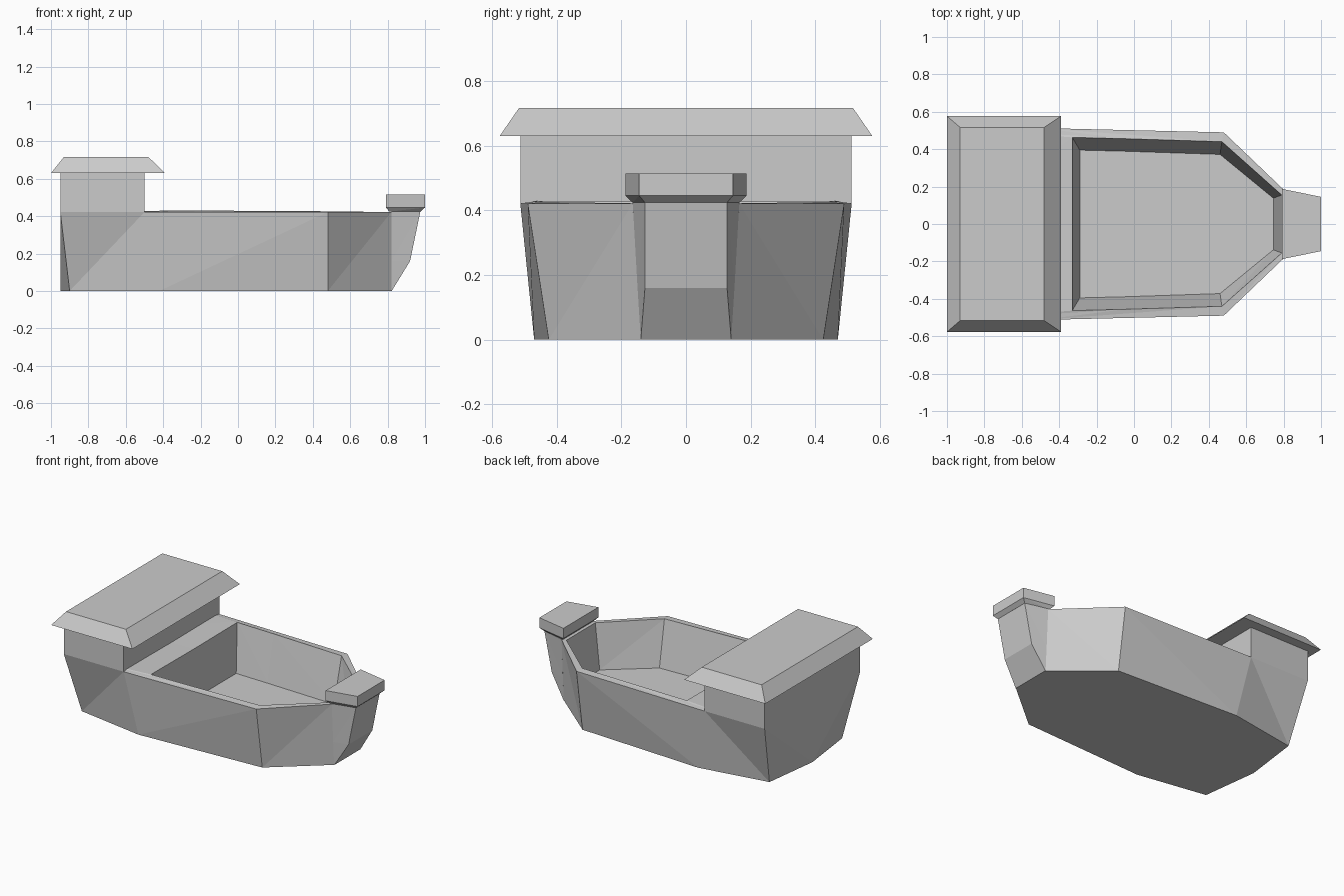
import bpy
import bmesh
from mathutils import Matrix

if "Cube" in bpy.data.objects:
    bpy.data.objects.remove(bpy.data.objects["Cube"])


def loft(name, rings, cap_start=True, cap_end=True):
    """Loft half outlines (y >= 0, ends on the centre line), then mirror across y."""
    bm = bmesh.new()
    rows = [[bm.verts.new(p) for p in ring] for ring in rings]
    for low, high in zip(rows, rows[1:]):
        for i in range(len(low) - 1):
            bm.faces.new((low[i], low[i + 1], high[i + 1]))
            bm.faces.new((low[i], high[i + 1], high[i]))
    if cap_start:
        bm.faces.new(rows[0][::-1])
    if cap_end:
        bm.faces.new(rows[-1])
    bmesh.ops.mirror(bm, geom=bm.verts[:] + bm.edges[:] + bm.faces[:],
                     matrix=Matrix.Identity(4), merge_dist=0.0, axis='Y')
    bmesh.ops.remove_doubles(bm, verts=bm.verts[:], dist=0.0005)
    bmesh.ops.recalc_face_normals(bm, faces=bm.faces[:])
    mesh = bpy.data.meshes.new(name)
    bm.to_mesh(mesh)
    bm.free()
    obj = bpy.data.objects.new(name, mesh)
    bpy.context.collection.objects.link(obj)
    return obj


def level(z, outline):
    return [(x, y, z) for x, y in outline]


def block(x0, x1, y0, y1, z):
    """Half outline of a four-sided slice: y0 at the back end, y1 at the bow end."""
    return level(z, [(x0, 0), (x0, y0), (x1, y1), (x1, 0)])


# Hull with sunken well: keel, deck edge, inner rim, well floor
keel = level(0, [(-.95, 0), (-.90, .39), (-.42, .47), (.48, .425), (.82, .14), (.82, 0)])
deck = level(.422, [(-.95, 0), (-.95, .513), (-.50, .513), (.48, .49), (.82, .165), (.82, 0)])
rim = [(-.33, 0, .427), (-.33, .463, .43), (-.05, .456, .429),
       (.47, .44, .426), (.79, .155, .422), (.79, 0, .422)]
floor = level(.12, [(-.29, 0), (-.29, .395), (-.05, .389), (.46, .372), (.745, .138), (.745, 0)])
loft("hull", [keel, deck, rim, floor])

# Raked stem at the bow
loft("stem", [block(.82, .822, .14, .14, 0),
              block(.82, .92, .15, .127, .16),
              block(.82, .975, .165, .127, .425)])

# Flared cap block on the stem
loft("bow_cap", [block(.81, .975, .165, .127, .424),
                 block(.79, 1.0, .188, .145, .446),
                 block(.79, 1.0, .188, .145, .515)])

# Stern cabin and its overhanging hipped roof
loft("cabin", [block(-.95, -.50, .513, .513, .422),
               block(-.95, -.50, .513, .513, .63)], cap_start=False, cap_end=False)
loft("cabin_roof", [block(-1.0, -.39, .577, .577, .63),
                    block(-.93, -.48, .517, .517, .717)])
